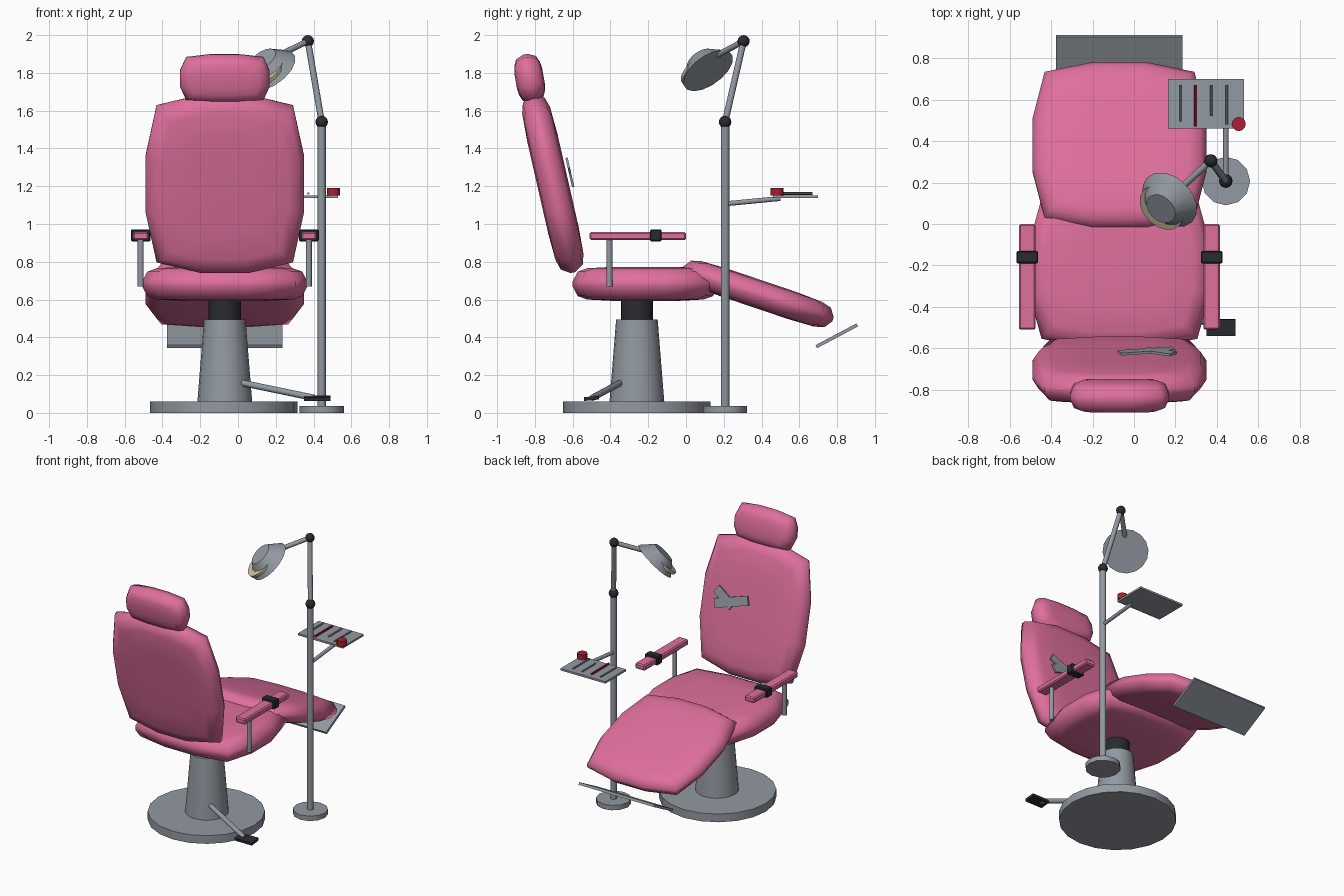
import bpy, bmesh, math
from mathutils import Matrix, Vector

if "Cube" in bpy.data.objects:
    bpy.data.objects.remove(bpy.data.objects["Cube"])


def material(name, rgb):
    m = bpy.data.materials.new(name)
    m.diffuse_color = (*rgb, 1)
    m.use_nodes = True
    m.node_tree.nodes["Principled BSDF"].inputs["Base Color"].default_value = m.diffuse_color
    return m


PINK = material("pink_upholstery", (0.74, 0.16, 0.34))
GREY = material("grey_metal", (0.29, 0.32, 0.36))
DARK = material("dark_plastic", (0.022, 0.024, 0.03))
RED = material("red", (0.40, 0.013, 0.032))
CREAM = material("cream_lens", (0.62, 0.55, 0.36))
CX = -0.07  # centre line of the chair


def finish(name, bm, mat, smooth=40):
    bmesh.ops.recalc_face_normals(bm, faces=bm.faces)
    me = bpy.data.meshes.new(name)
    bm.to_mesh(me)
    bm.free()
    ob = bpy.data.objects.new(name, me)
    bpy.context.collection.objects.link(ob)
    me.materials.append(mat)
    if smooth:
        bpy.ops.object.select_all(action='DESELECT')
        ob.select_set(True)
        bpy.context.view_layer.objects.active = ob
        bpy.ops.object.shade_smooth_by_angle(angle=math.radians(smooth))
    return ob


def rod(name, a, b, r1, mat, r2=None, sides=12):
    """Cylinder or cone from point a to point b."""
    a, b = Vector(a), Vector(b)
    d = b - a
    bm = bmesh.new()
    rot = d.to_track_quat('Z', 'Y').to_matrix().to_4x4()
    bmesh.ops.create_cone(bm, cap_ends=True, segments=sides, radius1=r1,
                          radius2=r1 if r2 is None else r2, depth=d.length,
                          matrix=Matrix.Translation((a + b) / 2) @ rot)
    return finish(name, bm, mat)


def box(name, centre, size, mat, rot=Matrix(), bevel=0):
    bm = bmesh.new()
    bmesh.ops.create_cube(bm, size=1, matrix=Matrix.Translation(centre) @ rot
                          @ Matrix.Diagonal((*size, 1)))
    if bevel:
        bmesh.ops.bevel(bm, geom=bm.edges[:], offset=bevel, segments=1, affect='EDGES')
    return finish(name, bm, mat, 0)


def ball(name, centre, r, mat):
    bm = bmesh.new()
    bmesh.ops.create_uvsphere(bm, u_segments=12, v_segments=8, radius=r,
                              matrix=Matrix.Translation(centre))
    return finish(name, bm, mat)


OUTLINE = [(1, -.31), (1, .31), (.86, .88), (.3, 1), (-.3, 1), (-.86, .88),
           (-1, .31), (-1, -.31), (-.86, -.88), (-.3, -1), (.3, -1), (.86, -.88)]


def cushion(name, centre, half_w, half_l, thick, along, puff=1.0):
    """Padded slab: stacked outline rings, widest in the middle of the thickness."""
    u, v = Vector((1, 0, 0)), Vector(along).normalized()
    n = u.cross(v)
    half = [(0.07, .36), (0.2, .46), (0.55, .5)]
    levels = [(i, -h) for i, h in reversed(half)] + [(0, -.08), (0, .08)] + half
    bm = bmesh.new()
    rings = []
    for inset, h in levels:
        d = min(inset * puff, .7) * min(half_w, half_l)
        rings.append([bm.verts.new(Vector(centre) + u * x * (half_w - d)
                                   + v * y * (half_l - d) + n * h * thick)
                      for x, y in OUTLINE])
    k = len(OUTLINE)
    for lo, hi in zip(rings, rings[1:]):
        for i in range(k):
            j = (i + 1) % k
            bm.faces.new((lo[i], lo[j], hi[j], hi[i]))
    bm.faces.new(rings[0][::-1])
    bm.faces.new(rings[-1])
    return finish(name, bm, PINK, 60)


# Upholstery
cushion("seat", (CX, -0.215, 0.683), 0.437, 0.385, 0.18, (0, 1, 0))
cushion("backrest", (CX, -0.705, 1.213), 0.42, 0.482, 0.165, (0, -.222, .975))
cushion("legrest", (CX, 0.38, 0.63), 0.42, 0.42, 0.15, (0, .947, -.32))
cushion("headrest", (CX, -0.828, 1.77), 0.238, 0.13, 0.15, (0, -.17, .985), 2.0)

# Base and lifting column
rod("chair_base", (-0.075, -0.26, 0), (-0.075, -0.26, 0.06), 0.39, GREY, sides=20)
rod("pedestal", (CX, -0.26, 0.06), (CX, -0.26, 0.495), 0.145, GREY, 0.11, 20)
rod("pedestal_collar", (CX, -0.26, 0.49), (CX, -0.26, 0.60), 0.085, DARK, sides=20)

# Foot pedal
rod("pedal_lever", (0.0, -0.34, 0.163), (0.40, -0.495, 0.08), 0.017, GREY)
box("pedal", (0.42, -0.50, 0.077), (0.14, 0.08, 0.02), DARK,
    Matrix.Rotation(math.radians(6), 4, 'X'))

# Footplate
box("footplate", (CX, 0.798, 0.408), (0.61, 0.245, 0.018), GREY,
    Matrix.Rotation(math.radians(28), 4, 'X'))

# Armrests with posts and straps
for side, label in ((-1, "left"), (1, "right")):
    x = CX + side * 0.445
    box(label + "_armrest", (x, -0.255, 0.936), (0.08, 0.51, 0.042), PINK, bevel=0.008)
    box(label + "_strap", (x, -0.16, 0.94), (0.105, 0.06, 0.064), DARK, bevel=0.006)
    rod(label + "_armrest_post", (x, -0.405, 0.67), (x, -0.405, 0.92), 0.016, GREY)

# Crossed plates on the backrest
for name, a, b in (("buckle_plate", (-0.07, 1.305), (0.19, 1.225)),
                   ("buckle_tongue", (0.05, 1.235), (0.19, 1.325))):
    dx, dz = b[0] - a[0], b[1] - a[1]
    tilt = Matrix.Rotation(math.radians(12.8), 4, 'X') @ Matrix.Rotation(-math.atan2(dz, dx), 4, 'Y')
    zc = (a[1] + b[1]) / 2
    box(name, ((a[0] + b[0]) / 2, -0.613 - 0.228 * (zc - 1.265), zc),
        (math.hypot(dx, dz), 0.012, 0.065), GREY, tilt)

# Lamp stand
PX, PY = 0.443, 0.207
elbow, wrist = (PX, PY, 1.54), (0.37, 0.305, 1.968)
rod("stand_base", (PX, PY, 0), (PX, PY, 0.036), 0.117, GREY, sides=12)
rod("stand_pole", (PX, PY, 0.03), (PX, PY, 1.54), 0.022, GREY)
ball("lower_joint", elbow, 0.033, DARK)
rod("lamp_upper_arm", elbow, wrist, 0.017, GREY)
ball("upper_joint", wrist, 0.032, DARK)
rod("lamp_fore_arm", wrist, (0.19, 0.14, 1.88), 0.016, GREY)

# Lamp head
axis = Vector((-.5, -.51, .7)).normalized()
down = Vector((-.5, -.5, -.7)).normalized()
face = Vector((0.172, 0.117, 1.812))
rod("lamp_shade", face, face + axis * 0.085, 0.153, GREY, 0.08, 16)
lens = face + axis * 0.025 + down * 0.035
rod("lamp_lens", lens, lens + axis * 0.02, 0.122, CREAM, sides=16)

# Instrument tray
rod("tray_arm", (PX, PY, 1.107), (PX, 0.50, 1.135), 0.013, GREY)
box("tray", (0.347, 0.58, 1.145), (0.365, 0.24, 0.014), GREY)
for i, (end, r) in enumerate(((.495, .006), (.47, .008), (.52, .006), (.48, .006))):
    x = 0.222 + i * 0.075
    rod(f"instrument_{i + 1}", (x, end, 1.162), (x, 0.67, 1.162), r,
        RED if i == 1 else GREY, sides=8)
rod("cup", (0.505, 0.482, 1.15), (0.505, 0.482, 1.19), 0.034, RED)
